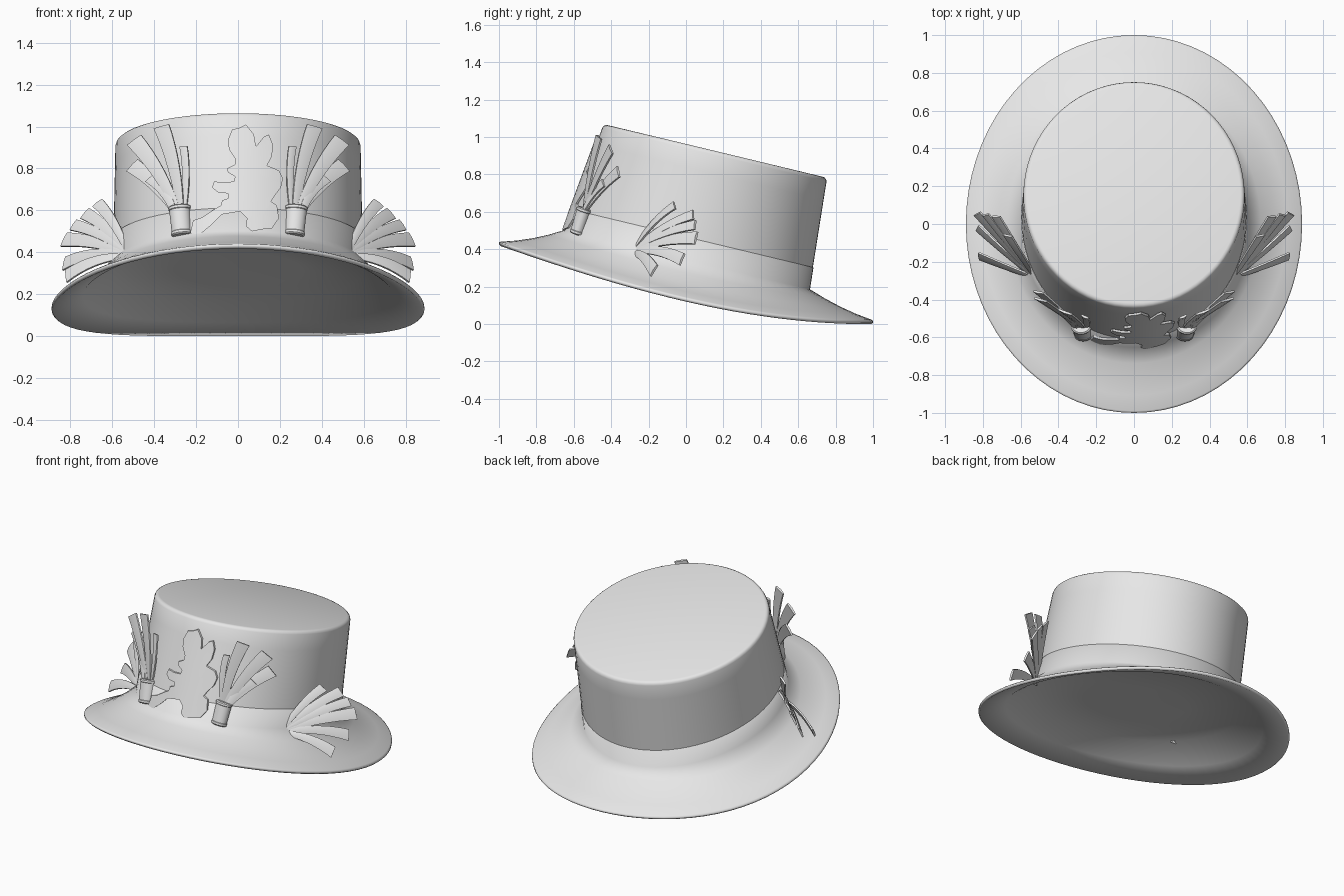
import bpy, bmesh, math
from mathutils import Vector

if "Cube" in bpy.data.objects:
    bpy.data.objects.remove(bpy.data.objects["Cube"])

grey = bpy.data.materials.new("felt grey")
grey.diffuse_color = (0.8, 0.8, 0.8, 1)
grey.use_nodes = True
grey.node_tree.nodes["Principled BSDF"].inputs["Base Color"].default_value = grey.diffuse_color
N = 72


def finish(name, bm, angle=35):
    bmesh.ops.recalc_face_normals(bm, faces=bm.faces)
    me = bpy.data.meshes.new(name)
    bm.to_mesh(me)
    bm.free()
    me.materials.append(grey)
    ob = bpy.data.objects.new(name, me)
    bpy.context.collection.objects.link(ob)
    # Smooth shading with crisp edges
    bpy.ops.object.select_all(action='DESELECT')
    ob.select_set(True)
    bpy.context.view_layer.objects.active = ob
    bpy.ops.object.shade_smooth_by_angle(angle=math.radians(angle))


def loft(name, rings, angle=35):
    """Skin a list of equal-length closed rings and cap both ends."""
    bm = bmesh.new()
    rows = [[bm.verts.new(p) for p in r] for r in rings]
    n = len(rows[0])
    for a, b in zip(rows, rows[1:]):
        for i in range(n):
            j = (i + 1) % n
            bm.faces.new((a[i], a[j], b[j], b[i]))
    bm.faces.new(rows[0])
    bm.faces.new(rows[-1])
    finish(name, bm, angle)


def ellipse(rx, ry, cy, zfun):
    pts = []
    for i in range(N):
        t = 2 * math.pi * i / N
        y = cy + ry * math.sin(t)
        pts.append(Vector((rx * math.cos(t), y, zfun(y))))
    return pts


def level(s, grow=0.0):
    """Tilted section of the crown: s = 0 at the brim, 1 at the top."""
    return ellipse(0.597 - 0.012 * s + grow, 0.655 - 0.0575 * s + grow,
                   0.005 + 0.152 * s, lambda y: 0.345 + 0.618 * s - 0.24 * y)


def crown_y(x, z):
    """Front surface of the crown at a given x and z."""
    y = -0.6
    for _ in range(8):
        s = (z - 0.345 + 0.24 * y) / 0.618
        y = 0.005 + 0.152 * s - (0.655 - 0.0575 * s) * math.sqrt(1 - (x / 0.6) ** 2)
    return y


# Brim: saddle-shaped edge rising to the crown, hollow below,
# flowing on top into the hat band
def edge(y):
    return 0.122 - 0.23 * y + 0.09 * y * y + 0.02 * y ** 3


outer = ellipse(0.882, 0.99, 0, lambda y: edge(y) + 0.022)
base = level(0, 0.003)


def brim_ring(u, drop=0.0):
    ring = []
    for i, (a, b) in enumerate(zip(outer, base)):
        sag = 0.05 + 0.06 * math.cos(2 * math.pi * i / N) ** 2
        ring.append(a.lerp(b, u) - Vector((0, 0, sag * u * (1 - u) + drop)))
    return ring


centre = Vector((0, 0, 0.32))
hollow = brim_ring(1, 0.033)
loft("brim", [[p.lerp(centre, k) for p in hollow] for k in (0.95, 0.5)]
     + [hollow, brim_ring(0.5, 0.027), brim_ring(0, 0.024),
        ellipse(0.89, 1.0, 0, lambda y: edge(y) + 0.005),
        ellipse(0.89, 1.0, 0, lambda y: edge(y) + 0.015)]
     + [brim_ring(u) for u in (0, 0.25, 0.5, 0.75, 1)]
     + [level(0.195, 0.003), level(0.198, -0.006)], 85)

# Crown with a rounded top edge
loft("crown", [level(s) for s in (0.1, 0.2, 0.4, 0.6, 0.8, 0.965)]
     + [level(0.985, -0.004), level(0.996, -0.012), level(1.0, -0.022)])


# Feather blades: curved tapered strips with a soft ridge
def blade(name, start, tip, normal, w0, w1, bend):
    start, tip, normal = Vector(start), Vector(tip), Vector(normal).normalized()
    side = normal.cross(tip - start).normalized()
    ctrl = (start + tip) / 2 + Vector(bend)
    rings = []
    for i in range(9):
        t = i / 8
        p = start * (1 - t) ** 2 + ctrl * 2 * t * (1 - t) + tip * t * t
        w = side * (w0 + (w1 - w0) * t ** 0.7) / 2
        h = normal * 0.005
        rings.append([p - w - h, p - h, p + w - h,
                      p + w + h, p + h * 1.8, p - w + h])
    loft(name, rings)


def sleeve(name, a, b, profile):
    a, b = Vector(a), Vector(b)
    d = (b - a).normalized()
    u = d.cross(Vector((0, 1, 0))).normalized()
    v = d.cross(u)
    loft(name, [[a.lerp(b, k) + r * (u * math.cos(q) + v * 0.8 * math.sin(q))
                 for q in [2 * math.pi * i / 24 for i in range(24)]]
                for k, r in profile])


front_tips = [((0.26, -0.49, 0.905), 0.04), ((0.365, -0.465, 1.0), 0.08),
              ((0.495, -0.40, 0.935), 0.085), ((0.505, -0.36, 0.815), 0.08),
              ((0.42, -0.44, 0.755), 0.06)]
side_tips = [((0.67, -0.06, 0.635), 0.06), ((0.73, 0.04, 0.585), 0.065),
             ((0.785, 0.05, 0.53), 0.06), ((0.83, 0.055, 0.46), 0.075),
             ((0.83, -0.02, 0.345), 0.07), ((0.82, -0.17, 0.285), 0.07)]

for s, tag in ((-1, "left"), (1, "right")):
    # Front sprays held in a sleeve
    sleeve(f"{tag}_sleeve", (s * 0.268, -0.585, 0.48), (s * 0.28, -0.54, 0.62),
           [(0, 0.044), (0.04, 0.050), (0.12, 0.050), (0.14, 0.047),
            (0.86, 0.05), (0.88, 0.054), (0.96, 0.054), (1, 0.046)])
    for i, ((x, y, z), w) in enumerate(front_tips):
        blade(f"{tag}_front_feather_{i + 1}",
              (s * (0.262 + 0.01 * i), -0.543 - 0.004 * i, 0.58), (s * x, y, z),
              (s * 0.45, -1, 0.25), 0.025, w, (-s * 0.025, -0.01, 0.03))
    # Side sprays fanned over the brim
    for i, ((x, y, z), w) in enumerate(side_tips):
        blade(f"{tag}_side_feather_{i + 1}",
              (s * 0.53, -0.272 - 0.002 * i, 0.41 - 0.006 * i), (s * x, y, z),
              (s * 0.5, -0.75, 0.42), 0.022, w,
              (-s * 0.01, -0.015, 0.035) if i < 4 else (s * 0.01, 0, 0.05))

# Rabbit silhouette plate wrapped on the crown front (outline in 1/210 units)
outline = [(-48, 103), (-38, 102), (-26, 112), (-16, 122), (2, 125), (9, 118),
           (8, 110), (14, 105), (24, 107), (34, 108), (41, 118), (39, 131),
           (33, 135), (37, 141), (43, 149), (45, 158), (41, 166), (34, 169),
           (29, 171), (34, 180), (35, 192), (31, 202), (26, 200), (18, 190),
           (16, 202), (8, 212), (2, 209), (-6, 207), (-10, 197), (-9, 187),
           (-3, 178), (-3, 172), (-11, 168), (-10, 164), (-3, 160), (-4, 155),
           (-14, 154), (-24, 155), (-26, 149), (-20, 144), (-10, 143),
           (-10, 138), (-16, 136), (-17, 131), (-24, 127), (-36, 119), (-45, 116)]
bm = bmesh.new()
bm.faces.new([bm.verts.new((x / 210, 0, z / 210)) for x, z in outline])
cuts = [((k * 0.04, 0, 0), (1, 0, 0)) for k in range(-5, 6)]
cuts += [((0, 0, 0.5 + k * 0.08), (0, 0, 1)) for k in range(7)]
for co, no in cuts:
    bmesh.ops.bisect_plane(bm, geom=bm.verts[:] + bm.edges[:] + bm.faces[:],
                           plane_co=co, plane_no=no)
bmesh.ops.triangulate(bm, faces=bm.faces[:])
ext = bmesh.ops.extrude_face_region(bm, geom=bm.faces[:], use_keep_orig=True)
fronts = {v for v in ext["geom"] if isinstance(v, bmesh.types.BMVert)}
for v in bm.verts:
    v.co.y = crown_y(v.co.x, v.co.z) - (0.016 if v in fronts else 0.004)
finish("rabbit_plate", bm)
